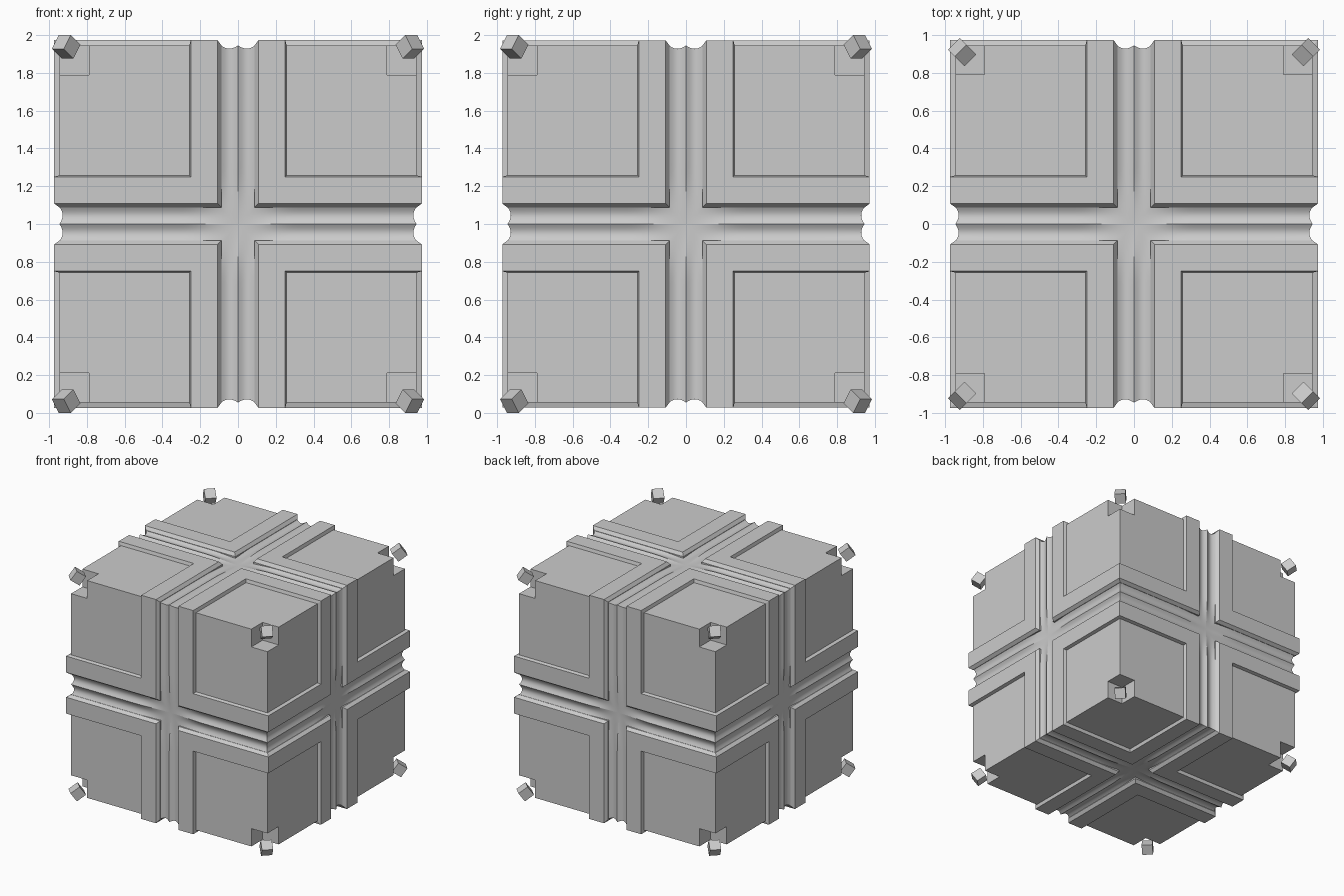
import bpy, bmesh, math
from mathutils import Vector, Matrix

if "Cube" in bpy.data.objects:
    bpy.data.objects.remove(bpy.data.objects["Cube"])

CENTRE = Vector((0, 0, 1))
IN, LIP = 0.088, 0.108        # channel wall, chamfer top
TOP, PANEL = 0.973, 0.945     # raised band level, panel level
NOTCH = 0.79


def finish(name, bm, merge=False):
    """Turn one octant into an object mirrored on all three axes."""
    me = bpy.data.meshes.new(name)
    bm.to_mesh(me)
    bm.free()
    ob = bpy.data.objects.new(name, me)
    ob.location = CENTRE
    bpy.context.collection.objects.link(ob)
    return ob


def mirror(ob):
    m = ob.modifiers.new("Mirror", 'MIRROR')
    m.use_axis = (True, True, True)
    m.use_mirror_merge = False


def box(bm, lo, hi):
    c, s = (lo + hi) / 2, hi - lo
    bmesh.ops.create_cube(bm, size=1, matrix=Matrix.Translation((c, c, c)) @ Matrix.Scale(s, 4))


def turn(p, k):
    """Cycle the coordinates so one part serves x, y and z."""
    return Vector((p[k % 3], p[(k + 1) % 3], p[(k + 2) % 3]))


# corner blocks with a notch in each outer corner
bm = bmesh.new()
box(bm, NOTCH, 1.2)
cutter = finish("notch_cutter", bm)
cutter.hide_render = True
cutter.hide_viewport = True
cutter.display_type = 'WIRE'
bm = bmesh.new()
box(bm, LIP, PANEL)
block = finish("corner_block", bm)
cut = block.modifiers.new("Notch", 'BOOLEAN')
cut.operation = 'DIFFERENCE'
cut.solver = 'EXACT'
cut.object = cutter
mirror(block)

# raised bands: three stacked-square slabs per octant
bm = bmesh.new()
STACK = [(IN, IN, 0.946), (LIP, LIP, TOP), (0.25, LIP, TOP), (0.258, LIP, PANEL - 0.001)]
for k in range(3):
    rings = [[bm.verts.new(turn((d, a, b), k)) for a, b in ((lo, lo), (hi, lo), (hi, hi), (lo, hi))]
             for d, lo, hi in STACK]
    bm.faces.new(rings[0])
    bm.faces.new(rings[-1])
    for r, q in zip(rings, rings[1:]):
        for i in range(4):
            j = (i + 1) % 4
            bm.faces.new((r[i], r[j], q[j], q[i]))
bmesh.ops.recalc_face_normals(bm, faces=bm.faces)
mirror(finish("raised_band", bm))


# twin-scallop channels, blending flat where they cross
def height(u, v):
    p = 0.945 - 0.017 * math.sin(math.pi * u / 0.092)
    t = min(1, v / 0.32)
    s = t * t * (3 - 2 * t)
    return 0.928 + (p - 0.928) * s


bm = bmesh.new()
NU = 10
STEPS = [i / 40 for i in range(17)] + [0.7, 1]
for k in range(3):
    for swap in (False, True):
        rows = []
        for i in range(NU + 1):
            u = 0.092 * i / NU
            end = height(u, 1)
            row = []
            for t in STEPS:
                v = u + (end - u) * t
                h = height(u, v)
                row.append(bm.verts.new(turn((v, u, h) if swap else (u, v, h), k)))
            rows.append(row)
        for r, q in zip(rows, rows[1:]):
            for j in range(len(STEPS) - 1):
                f = bm.faces.new((r[j], r[j + 1], q[j + 1], q[j]))
                f.normal_update()
                if f.normal.dot(f.calc_center_median()) < 0:
                    f.normal_flip()
bmesh.ops.remove_doubles(bm, verts=bm.verts, dist=1e-5)
channel = finish("cross_channel", bm)
bpy.ops.object.select_all(action='DESELECT')
channel.select_set(True)
bpy.context.view_layer.objects.active = channel
bpy.ops.object.shade_smooth_by_angle(angle=math.radians(30))
mirror(channel)

# small floating cubes facing along the diagonals
bm = bmesh.new()
out = Vector((1, 1, 1)).normalized()
side = Vector((-1, 1, 0)).normalized()
up = out.cross(side)
rot = Matrix((out, side, up)).transposed().to_4x4()
bmesh.ops.create_cube(bm, size=0.089, matrix=Matrix.Translation((0.91, 0.91, 0.938)) @ rot)
mirror(finish("floating_corner_cube", bm))
